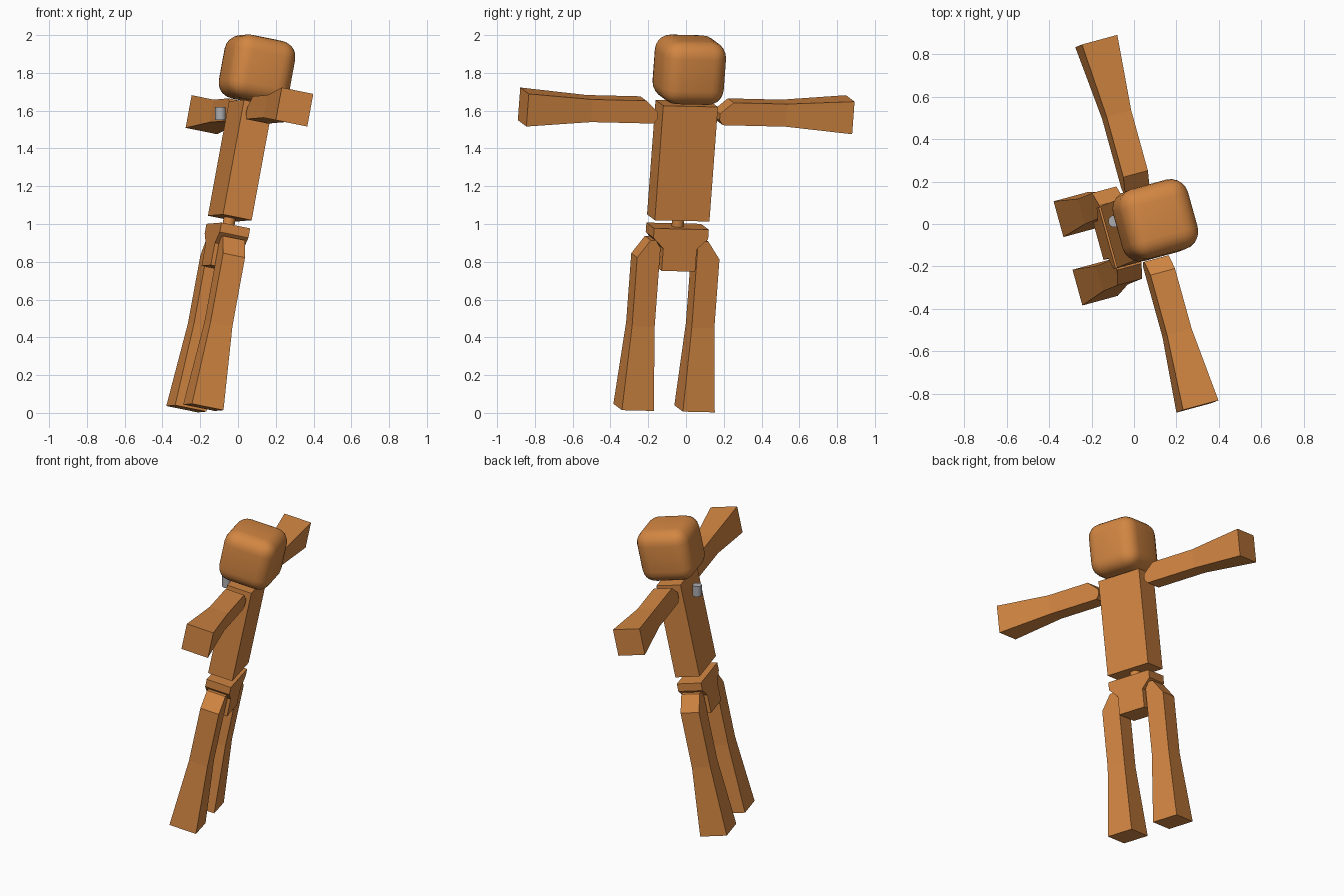
import bpy, bmesh
from mathutils import Matrix, Vector

cube = bpy.data.objects.get("Cube")
if cube:
    bpy.data.objects.remove(cube, do_unlink=True)


def material(name, rgb):
    m = bpy.data.materials.new(name)
    m.use_nodes = True
    m.diffuse_color = (*rgb, 1)
    m.node_tree.nodes["Principled BSDF"].inputs["Base Color"].default_value = (*rgb, 1)
    return m


wood = material("warm orange wood", (0.65, 0.24, 0.055))
metal = material("light grey metal", (0.42, 0.42, 0.44))

# Leaning body frame: local x = facing, y = sideways, z = along the spine
up = Vector((0.18, 0.073, 0.98)).normalized()
side = Vector((-0.267, 0.963, -0.025))
side = (side - up * side.dot(up)).normalized()
facing = side.cross(up)
FRAME = Matrix.Translation((-0.233, -0.118, 0)) @ Matrix((facing, side, up)).transposed().to_4x4()


def finish(bm, name, mat=wood, matrix=FRAME):
    bmesh.ops.recalc_face_normals(bm, faces=bm.faces)
    mesh = bpy.data.meshes.new(name)
    bm.to_mesh(mesh)
    bm.free()
    mesh.materials.append(mat)
    obj = bpy.data.objects.new(name, mesh)
    bpy.context.collection.objects.link(obj)
    obj.matrix_world = matrix
    return obj


def slab(name, profile, depth):
    """Extrude a (sideways, height) outline through the body's thickness.
    depth(sideways, height) gives the half thickness at each point."""
    bm = bmesh.new()
    rings = [[bm.verts.new((k * depth(s, u), s, u)) for s, u in profile] for k in (-1, 1)]
    for ring in rings:
        bm.faces.new(ring)
    for i in range(len(profile)):
        j = (i + 1) % len(profile)
        bm.faces.new((rings[0][i], rings[0][j], rings[1][j], rings[1][i]))
    return finish(bm, name)


def cylinder(name, radius, height, center, mat=wood, matrix=FRAME):
    bm = bmesh.new()
    bmesh.ops.create_cone(bm, cap_ends=True, segments=20, radius1=radius, radius2=radius,
                          depth=height, matrix=Matrix.Translation(center))
    obj = finish(bm, name, mat, matrix)
    smooth(obj)
    return obj


def smooth(obj):
    bpy.ops.object.select_all(action='DESELECT')
    obj.select_set(True)
    bpy.context.view_layer.objects.active = obj
    bpy.ops.object.shade_smooth_by_angle(angle=0.7)


# Head: rounded block
bm = bmesh.new()
bmesh.ops.create_cube(bm, size=0.34, matrix=Matrix.Translation((0, 0, 1.852)))
bmesh.ops.bevel(bm, geom=bm.edges[:], offset=0.085, segments=5, profile=0.5, affect='EDGES')
smooth(finish(bm, "head"))

# Torso and the pegs joining it to head and pelvis
slab("torso", [(-.15, 1.052), (.15, 1.052), (.15, 1.67), (-.15, 1.67)], lambda s, u: 0.08)
cylinder("neck_peg", 0.03, 0.06, (0, 0, 1.677))
cylinder("waist_peg", 0.032, 0.08, (0, 0, 1.03))

# Pelvis: wide plate narrowing to a central block
half = [(.092, .78), (.092, .9), (.15, .957), (.15, 1.008)]
slab("pelvis", half + [(-s, u) for s, u in reversed(half)], lambda s, u: 0.08)

THIN, WIDE = 0.061, 0.088
for word, k in (("left", 1), ("right", -1)):
    # Legs: chamfered at the hip, flaring towards the foot
    thigh = [(.102, .475), (.102, .9), (.13, .94), (.158, .94), (.226, .845), (.226, .475)]
    slab(word + "_thigh", [(k * s, u) for s, u in thigh], lambda s, u: THIN)
    shin = [(.08, .026), (.102, .475), (.226, .475), (.255, .026)]
    slab(word + "_shin", [(k * s, u) for s, u in shin],
         lambda s, u: WIDE if u < 0.1 else THIN)
    # Arms: chamfered at the shoulder, flaring towards the hand
    top, low = 1.63 + THIN, 1.63 - THIN
    upper = [(.535, low), (.19, low), (.17, low + .025), (.17, 1.63), (.24, top), (.535, top)]
    slab(word + "_upper_arm", [(k * s, u) for s, u in upper], lambda s, u: THIN)
    fore = [(.535, low), (.535, top), (.895, 1.63 + WIDE), (.895, 1.63 - WIDE)]
    slab(word + "_forearm", [(k * s, u) for s, u in fore],
         lambda s, u: WIDE if abs(s) > 0.8 else THIN)

# Small upright metal pin behind the shoulders
cylinder("back_pin", 0.028, 0.07, (-0.093, 0.013, 1.585), metal, Matrix())
